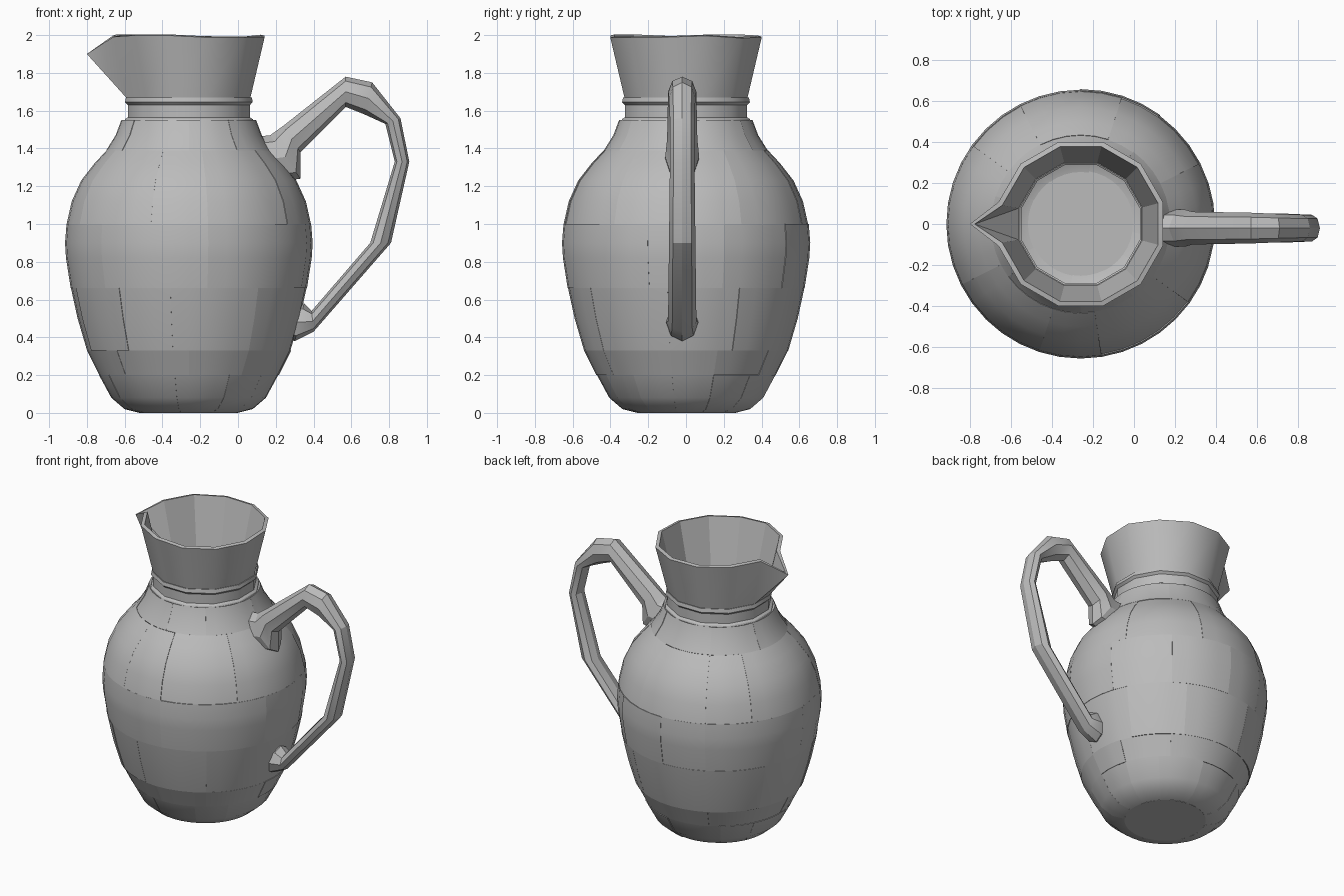
import bpy, bmesh, math, random
from mathutils import Vector

random.seed(4)
CX = -0.26                      # axis of the vessel
if "Cube" in bpy.data.objects:
    bpy.data.objects.remove(bpy.data.objects["Cube"], do_unlink=True)

clay = bpy.data.materials.new("grey clay")
clay.use_nodes = True
GREY = (0.5, 0.5, 0.5, 1)
clay.diffuse_color = GREY
clay.node_tree.nodes["Principled BSDF"].inputs["Base Color"].default_value = GREY


def finish(bm, name, wall=0, angle=32):
    """Turn a bmesh into a shaded object, optionally with a wall thickness."""
    mesh = bpy.data.meshes.new(name)
    bm.to_mesh(mesh)
    bm.free()
    obj = bpy.data.objects.new(name, mesh)
    bpy.context.collection.objects.link(obj)
    mesh.materials.append(clay)
    bpy.ops.object.select_all(action='DESELECT')
    obj.select_set(True)
    bpy.context.view_layer.objects.active = obj
    if wall:
        mod = obj.modifiers.new("wall", 'SOLIDIFY')
        mod.thickness = wall
        mod.offset = -1
        bpy.ops.object.modifier_apply(modifier=mod.name)
    bpy.ops.object.shade_smooth_by_angle(angle=math.radians(angle))
    return obj


def lathe(bm, profile, sides, phase=0.0):
    """Rings of (radius, z) around the vessel axis, joined by quads."""
    rings = []
    for r, z in profile:
        turn = [(i + phase) * math.tau / sides for i in range(sides)]
        rings.append([bm.verts.new((CX + r * math.cos(t), r * math.sin(t), z)) for t in turn])
    quads = {}
    for j in range(len(rings) - 1):
        for i in range(sides):
            k = (i + 1) % sides
            quads[j, i] = bm.faces.new((rings[j][i], rings[j][k], rings[j + 1][k], rings[j + 1][i]))
    return rings, quads


# Body: a round belly broken into staggered, slightly uneven panels
SIDES = 40
belly = [(0.26, 0.0), (0.34, 0.02), (0.41, 0.08), (0.475, 0.2), (0.54, 0.33), (0.59, 0.5),
         (0.625, 0.66), (0.65, 0.82), (0.655, 0.9), (0.647, 1.0), (0.62, 1.12), (0.57, 1.23),
         (0.5, 1.32), (0.435, 1.39), (0.385, 1.47), (0.355, 1.55)]
row_tops = (0.2, 0.33, 0.66, 1.0, 1.39, 1.55)
bm = bmesh.new()
rings, quads = lathe(bm, belly, SIDES)
panel = {bm.faces.new(rings[0][::-1]): "base"}
columns = []
for row in row_tops:
    labels, label = [], 0
    while len(labels) < SIDES:
        labels += [label] * random.choice((3, 4, 5, 6, 7))
        label += 1
    shift = random.randrange(SIDES)
    labels = labels[:SIDES]
    columns.append(labels[shift:] + labels[:shift])
for (j, i), face in quads.items():
    row = next(n for n, top in enumerate(row_tops) if belly[j + 1][1] <= top + 0.001)
    panel[face] = (row, columns[row][i])
seams = [e for e in bm.edges if len({panel[f] for f in e.link_faces}) > 1]
bmesh.ops.split_edges(bm, edges=seams)
lift = {}
for v in bm.verts:
    key = panel[v.link_faces[0]]
    if key != "base":
        amount = lift.setdefault(key, random.uniform(-0.004, 0.004))
        v.co += Vector((v.co.x - CX, v.co.y, 0)).normalized() * amount
finish(bm, "jug_body", wall=0.03)

# Collar: a narrow faceted band between shoulder and neck
bm = bmesh.new()
lathe(bm, [(0.36, 1.53), (0.35, 1.555), (0.335, 1.565), (0.335, 1.63), (0.35, 1.645), (0.345, 1.67)], 12, 0.5)
finish(bm, "collar", wall=0.04)

# Neck: flared and twelve-sided, with one facet pulled out into a pouring lip
bm = bmesh.new()
rings, quads = lathe(bm, [(0.335, 1.66), (0.415, 1.995)], 12, 0.5)
lip = quads[0, 5]
low_a, low_b, high_b, high_a = lip.verts
bm.faces.remove(lip)
bm.edges.remove(bm.edges.get((high_a, high_b)))
tip = bm.verts.new((-0.8, 0, 1.9))
for corners in ((low_a, low_b, tip), (low_b, high_b, tip), (high_a, low_a, tip)):
    bm.faces.new(corners)
for v in rings[1]:
    v.co.z += random.uniform(-0.012, 0.005)
neck = finish(bm, "neck_with_spout", wall=0.025)
for p in neck.data.polygons:    # flat facets on the inside
    if p.normal.dot(Vector((p.center.x - CX, p.center.y, 0))) < 0:
        p.use_smooth = False

# Handle: octagonal sections between outer and inner (x, z) points
sections = [((0.08, 1.46), (0.2, 1.22), 0.09), ((0.17, 1.47), (0.33, 1.24), 0.09),
            ((0.24, 1.52), (0.33, 1.38), 0.08), ((0.57, 1.78), (0.57, 1.62), 0.075),
            ((0.71, 1.75), (0.67, 1.58), 0.07), ((0.86, 1.56), (0.78, 1.53), 0.065),
            ((0.907, 1.33), (0.83, 1.33), 0.065), ((0.81, 0.9), (0.7, 0.9), 0.07),
            ((0.4, 0.43), (0.39, 0.54), 0.075), ((0.3, 0.38), (0.35, 0.58), 0.085),
            ((0.2, 0.42), (0.25, 0.56), 0.07)]
bm = bmesh.new()
loops = []
for (ox, oz), (ix, iz), half in sections:
    outer, inner = Vector((ox, -0.02, oz)), Vector((ix, -0.02, iz))
    mid, arm = (outer + inner) / 2, (outer - inner) / 2
    loops.append([bm.verts.new(mid + arm * math.cos(t) + Vector((0, half * math.sin(t), 0)))
                  for t in (k * math.tau / 8 for k in range(8))])
for a, b in zip(loops, loops[1:]):
    for i in range(8):
        k = (i + 1) % 8
        bm.faces.new((a[i], a[k], b[k], b[i]))
bm.faces.new(loops[0])
bm.faces.new(loops[-1])
bmesh.ops.recalc_face_normals(bm, faces=bm.faces)
finish(bm, "handle", angle=25)
